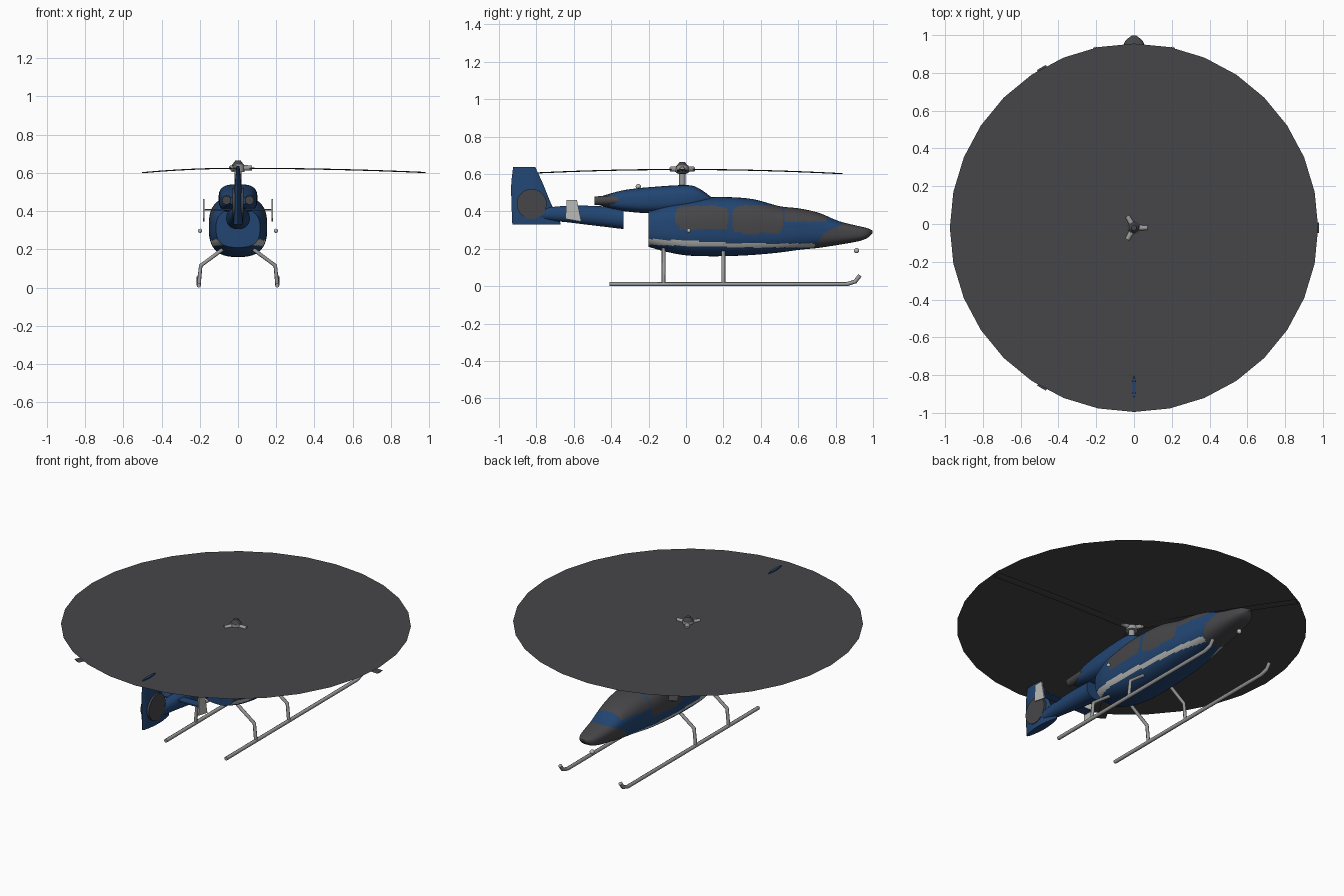
import bpy, bmesh, math
from mathutils import Vector

if "Cube" in bpy.data.objects:
    bpy.data.objects.remove(bpy.data.objects["Cube"])


def material(name, r, g, b):
    m = bpy.data.materials.new(name)
    m.use_nodes = True
    m.diffuse_color = (r, g, b, 1)
    m.node_tree.nodes["Principled BSDF"].inputs["Base Color"].default_value = (r, g, b, 1)
    return m


BLUE = material("navy blue", 0.016, 0.06, 0.17)
DARK = material("dark grey", 0.062, 0.06, 0.066)
LIGHT = material("light grey", 0.5, 0.5, 0.48)
METAL = material("metal grey", 0.33, 0.33, 0.33)


def finish(name, bm, mats, rule=None, smooth=True):
    bmesh.ops.recalc_face_normals(bm, faces=bm.faces)
    if rule:
        for f in bm.faces:
            f.material_index = rule(f.calc_center_median())
    me = bpy.data.meshes.new(name)
    bm.to_mesh(me)
    bm.free()
    for m in mats:
        me.materials.append(m)
    ob = bpy.data.objects.new(name, me)
    bpy.context.collection.objects.link(ob)
    if smooth:
        bpy.ops.object.select_all(action='DESELECT')
        ob.select_set(True)
        bpy.context.view_layer.objects.active = ob
        bpy.ops.object.shade_smooth_by_angle(angle=math.radians(40))
    return ob


def sample(sections, t):
    """Smoothly interpolate section rows at position t."""
    n = len(sections)
    i = max(k for k in range(n - 1) if sections[k][0] <= t + 1e-9)

    def slope(k, c):
        a, b = sections[max(k - 1, 0)], sections[min(k + 1, n - 1)]
        return (b[c] - a[c]) / (b[0] - a[0])

    p, q = sections[i], sections[i + 1]
    d = q[0] - p[0]
    s = (t - p[0]) / d
    return [(2*s**3 - 3*s**2 + 1) * p[c] + (s**3 - 2*s**2 + s) * d * slope(i, c)
            + (3*s**2 - 2*s**3) * q[c] + (s**3 - s**2) * d * slope(i + 1, c)
            for c in (1, 2, 3)]


def loft(name, sections, rings, sides, power, mats, rule=None, upright=False):
    """Sections are (position, half width, low, high); runs along y, or z if upright."""
    bm = bmesh.new()
    loops = []
    t0, t1 = sections[0][0], sections[-1][0]
    for i in range(rings + 1):
        t = t0 + (t1 - t0) * i / rings
        w, lo, hi = sample(sections, t)
        loop = []
        for k in range(sides):
            a = math.tau * (k + 0.5) / sides
            c, s = math.cos(a), math.sin(a)
            x = w * math.copysign(abs(c) ** (2 / power), c)
            h = (lo + hi) / 2 + (hi - lo) / 2 * math.copysign(abs(s) ** (2 / power), s)
            loop.append(bm.verts.new((x, h, t) if upright else (x, t, h)))
        loops.append(loop)
    for a, b in zip(loops, loops[1:]):
        for k in range(sides):
            j = (k + 1) % sides
            bm.faces.new((a[k], a[j], b[j], b[k]))
    bm.faces.new(loops[0])
    bm.faces.new(loops[-1])
    return finish(name, bm, mats, rule)


def cylinder(name, start, end, r1, r2, mat, sides=16):
    a, b = Vector(start), Vector(end)
    bm = bmesh.new()
    bmesh.ops.create_cone(bm, cap_ends=True, segments=sides, radius1=r1, radius2=r2,
                          depth=(b - a).length)
    bmesh.ops.rotate(bm, verts=bm.verts, matrix=(b - a).to_track_quat('Z', 'Y').to_matrix())
    bmesh.ops.translate(bm, verts=bm.verts, vec=(a + b) / 2)
    return finish(name, bm, [mat])


def ball(name, centre, r, mat):
    bm = bmesh.new()
    bmesh.ops.create_uvsphere(bm, u_segments=12, v_segments=8, radius=r)
    bmesh.ops.translate(bm, verts=bm.verts, vec=centre)
    return finish(name, bm, [mat])


def tube(name, points, r, mat):
    cu = bpy.data.curves.new(name, 'CURVE')
    cu.dimensions = '3D'
    cu.bevel_depth = r
    cu.bevel_resolution = 2
    cu.use_fill_caps = True
    sp = cu.splines.new('POLY')
    sp.points.add(len(points) - 1)
    for p, co in zip(sp.points, points):
        p.co = (*co, 1)
    cu.materials.append(mat)
    bpy.context.collection.objects.link(bpy.data.objects.new(name, cu))


def plate(name, outline, thickness, mat, place):
    bm = bmesh.new()
    rows = [[bm.verts.new(place(u, v, s * thickness / 2)) for u, v in outline] for s in (-1, 1)]
    n = len(outline)
    bm.faces.new(rows[0])
    bm.faces.new(rows[1])
    for k in range(n):
        bm.faces.new((rows[0][k], rows[0][(k + 1) % n], rows[1][(k + 1) % n], rows[1][k]))
    return finish(name, bm, [mat], smooth=False)


# Cabin with windows, windscreen, nose and side stripe
def cabin_colour(p):
    y, z = p.y, p.z
    def window(cy, cz, hy, hz):
        return abs((y - cy) / hy) ** 5 + abs((z - cz) / hz) ** 5 < 1
    if y < -0.199:
        return 0
    if y > 0.69 + (z - 0.215) * 0.7 and z < 0.285 + (y - 0.74) * 0.5:
        return 1
    if window(0.085, 0.367, 0.14, 0.062) or window(0.385, 0.357, 0.135, 0.075):
        return 1
    if 0.53 < y < 0.75 and z > 0.345:
        return 1
    drop = 0.025 * min(1, (y + 0.2) / 0.5)
    if y < 0.69 and 0.222 - drop * 0.6 < z < 0.253 - drop:
        return 2
    return 0


loft("cabin", [
    (-0.2, 0.115, 0.21, 0.41), (-0.11, 0.14, 0.185, 0.44), (0, 0.15, 0.165, 0.46),
    (0.12, 0.153, 0.16, 0.475), (0.26, 0.15, 0.162, 0.475), (0.37, 0.145, 0.168, 0.463),
    (0.5, 0.132, 0.18, 0.428), (0.61, 0.117, 0.195, 0.415), (0.71, 0.1, 0.205, 0.392),
    (0.82, 0.082, 0.222, 0.347), (0.92, 0.063, 0.24, 0.322), (0.97, 0.045, 0.258, 0.31),
    (0.998, 0.012, 0.285, 0.297)], 160, 96, 2.7, [BLUE, DARK, LIGHT], cabin_colour)

# Engine cowling and exhausts
loft("engine_cowling", [
    (-0.47, 0.05, 0.435, 0.475), (-0.4, 0.075, 0.415, 0.497), (-0.325, 0.09, 0.4, 0.515),
    (-0.19, 0.1, 0.39, 0.53), (0.02, 0.1, 0.4, 0.54), (0.075, 0.09, 0.42, 0.52),
    (0.15, 0.06, 0.44, 0.465)], 30, 32, 2.9, [BLUE])
for side, s in (("left", 1), ("right", -1)):
    cylinder(side + "_exhaust", (s * 0.06, -0.36, 0.46), (s * 0.06, -0.49, 0.457), 0.026, 0.023, DARK)

# Tail boom, fin and shrouded tail rotor
loft("tail_boom", [(-0.86, 0.02, 0.36, 0.405), (-0.67, 0.037, 0.345, 0.428),
                   (-0.5, 0.05, 0.325, 0.43), (-0.335, 0.062, 0.305, 0.42)],
     16, 24, 2.2, [BLUE])
loft("tail_fin", [(0.33, 0.024, -0.93, -0.67), (0.36, 0.026, -0.931, -0.675),
                  (0.43, 0.025, -0.934, -0.715), (0.55, 0.016, -0.935, -0.765),
                  (0.636, 0.008, -0.925, -0.805)], 14, 24, 1.7, [BLUE], upright=True)
cylinder("tail_rotor", (-0.029, -0.825, 0.44), (0.029, -0.825, 0.44), 0.08, 0.08, DARK, 32)

# Stabiliser with end plates
plate("stabiliser", [(-0.18, -0.635), (0.18, -0.635), (0.18, -0.58), (-0.18, -0.58)],
      0.008, BLUE, lambda u, v, w: (u, v, 0.407 + w))
for side, s in (("left", 1), ("right", -1)):
    plate(side + "_end_plate", [(-0.645, 0.36), (-0.56, 0.345), (-0.583, 0.462), (-0.638, 0.462)],
          0.008, LIGHT, lambda u, v, w: (s * 0.18 + w, u, v))

# Landing skids and small side lamps
for side, s in (("left", 1), ("right", -1)):
    tube(side + "_skid", [(s * 0.205, y, z) for y, z in
                          ((-0.41, 0.011), (0.86, 0.011), (0.905, 0.025), (0.93, 0.058))], 0.011, METAL)
    for end, y in (("rear", -0.12), ("front", 0.2)):
        tube(f"{side}_{end}_strut", [(s * x, y, z) for x, z in
                                     ((0.08, 0.2), (0.195, 0.115), (0.205, 0.015))], 0.01, METAL)
    ball(side + "_lamp", (s * 0.198, 0.015, 0.297), 0.011, LIGHT)
ball("nose_lamp", (0, 0.912, 0.19), 0.014, LIGHT)
ball("top_beacon", (0, -0.255, 0.533), 0.014, LIGHT)

# Main rotor: mast, hub, arms, drooping blades and the swept disc
HUB_Y = -0.02
cylinder("mast", (0, HUB_Y, 0.5), (0, HUB_Y, 0.61), 0.018, 0.018, METAL)
cylinder("hub", (0, HUB_Y, 0.604), (0, HUB_Y, 0.645), 0.034, 0.032, METAL)
cylinder("hub_cap", (0, HUB_Y, 0.645), (0, HUB_Y, 0.665), 0.028, 0.014, DARK)
for i in range(3):
    a = math.tau * i / 3
    out, across = Vector((math.cos(a), math.sin(a), 0)), Vector((-math.sin(a), math.cos(a), 0))
    centre = Vector((0, HUB_Y, 0.626))
    cylinder(f"rotor_arm_{i + 1}", centre, centre + out * 0.072, 0.016, 0.013, METAL, 12)
    bm = bmesh.new()
    rows = []
    for k in range(9):
        r = 0.06 + 0.92 * k / 8
        mid = centre + out * r - Vector((0, 0, 0.002 + 0.023 * r * r))
        rows.append([bm.verts.new(mid + across * u + Vector((0, 0, h)))
                     for u, h in ((-0.027, 0), (0, 0.003), (0.027, 0), (0, -0.003))])
    for p, q in zip(rows, rows[1:]):
        for k in range(4):
            bm.faces.new((p[k], p[(k + 1) % 4], q[(k + 1) % 4], q[k]))
    bm.faces.new(rows[0])
    bm.faces.new(rows[-1])
    finish(f"rotor_blade_{i + 1}", bm, [DARK])

bm = bmesh.new()
bmesh.ops.create_circle(bm, cap_ends=True, segments=32, radius=0.975)
bmesh.ops.translate(bm, verts=bm.verts, vec=(0, HUB_Y, 0.629))
finish("rotor_disc", bm, [DARK], smooth=False)
